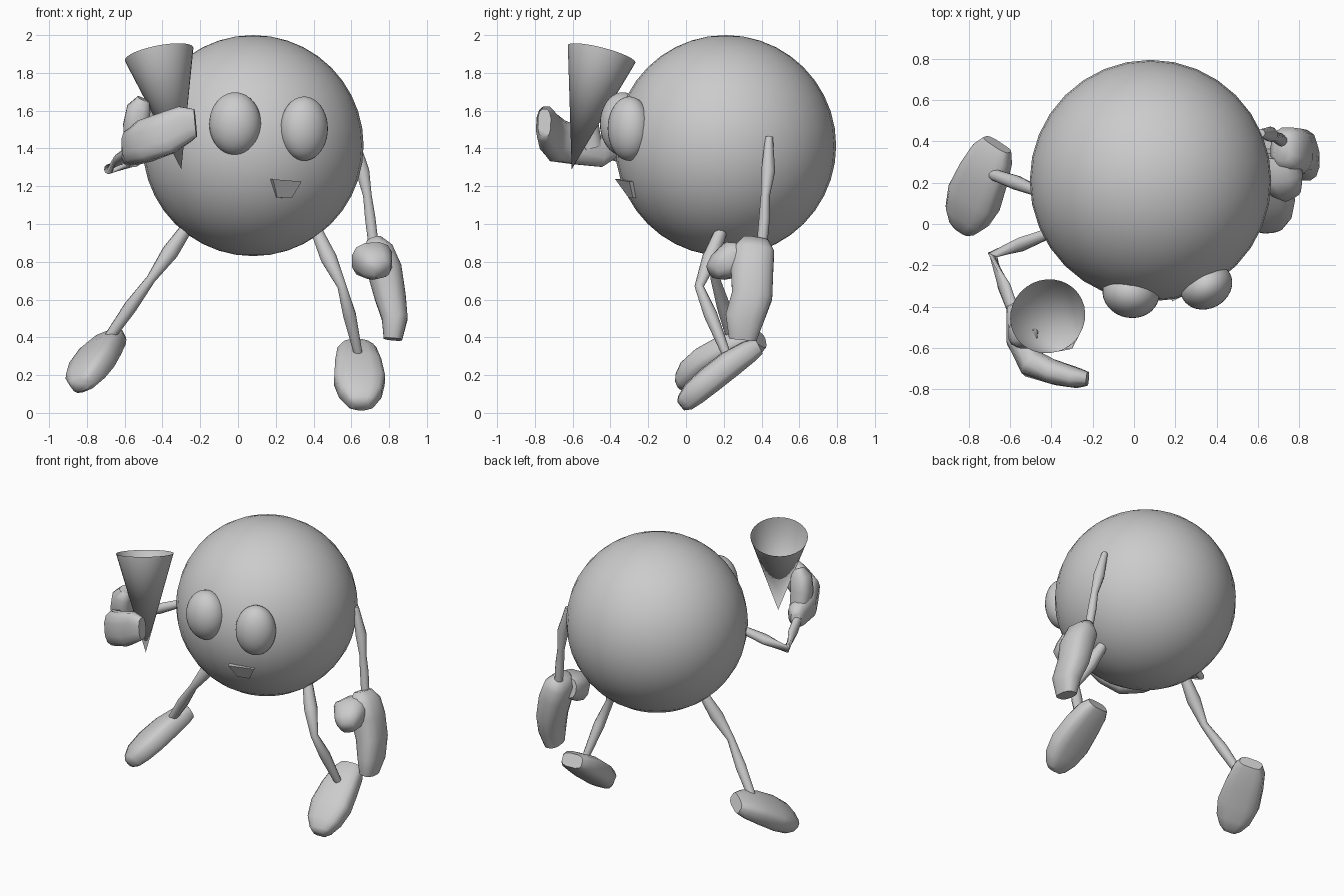
import bpy, bmesh
from math import sin, cos, pi, radians, copysign
from mathutils import Vector, Euler

cube = bpy.data.objects.get("Cube")
if cube:
    bpy.data.objects.remove(cube)

grey = bpy.data.materials.new("plain grey")
grey.use_nodes = True
grey.diffuse_color = (0.6, 0.6, 0.6, 1)
grey.node_tree.nodes["Principled BSDF"].inputs["Base Color"].default_value = (0.6, 0.6, 0.6, 1)


def finish(obj, name, angle=60):
    """Name, colour and smooth one part."""
    obj.name = obj.data.name = name
    obj.data.materials.clear()
    obj.data.materials.append(grey)
    bpy.ops.object.select_all(action="DESELECT")
    obj.select_set(True)
    bpy.context.view_layer.objects.active = obj
    bpy.ops.object.shade_smooth_by_angle(angle=radians(angle))
    return obj


def from_bmesh(bm, name, angle=60):
    bmesh.ops.recalc_face_normals(bm, faces=bm.faces[:])
    mesh = bpy.data.meshes.new(name)
    bm.to_mesh(mesh)
    bm.free()
    obj = bpy.data.objects.new(name, mesh)
    bpy.context.collection.objects.link(obj)
    return finish(obj, name, angle)


def ball(name, centre, scale, turn=0):
    bpy.ops.mesh.primitive_uv_sphere_add(segments=32, ring_count=20, location=centre,
                                         rotation=(0, 0, radians(turn)))
    bpy.context.object.scale = scale
    return finish(bpy.context.object, name)


def loft(name, path, hint, sides=12, power=1.0, angle=60):
    """Skin rings along a path of (x, y, z, radius along hint, other radius)."""
    bm = bmesh.new()
    rings = []
    spine = [Vector(p[:3]) for p in path]
    for i, p in enumerate(path):
        tangent = (spine[min(i + 1, len(path) - 1)] - spine[max(i - 1, 0)]).normalized()
        side = Vector(hint)
        side = (side - tangent * side.dot(tangent)).normalized()
        other = tangent.cross(side)
        ring = []
        for k in range(sides):
            a = 2 * pi * (k + 0.5) / sides
            u = copysign(abs(cos(a)) ** power, cos(a))
            v = copysign(abs(sin(a)) ** power, sin(a))
            ring.append(bm.verts.new(spine[i] + side * u * p[3] + other * v * p[-1]))
        rings.append(ring)
    for low, high in zip(rings, rings[1:]):
        for k in range(sides):
            n = (k + 1) % sides
            bm.faces.new((low[k], low[n], high[n], high[k]))
    bm.faces.new(rings[0])
    bm.faces.new(rings[-1])
    return from_bmesh(bm, name, angle)


# Round body and bulging eyes
ball("body", (0.08, 0.21, 1.415), (0.585, 0.585, 0.585))
ball("right_eye", (-0.015, -0.335, 1.53), (0.138, 0.12, 0.167), -10)
ball("left_eye", (0.35, -0.30, 1.505), (0.13, 0.11, 0.17), 28)

# Wedge mouth: a tilted trapezoid pushed back into the body
bm = bmesh.new()
front = [bm.verts.new(c) for c in ((0.185, -0.375, 1.237), (0.337, -0.30, 1.225),
                                   (0.285, -0.28, 1.137), (0.208, -0.305, 1.14))]
face = bm.faces.new(front)
back = bmesh.ops.extrude_face_region(bm, geom=[face])["geom"]
bmesh.ops.translate(bm, vec=(-0.03, 0.08, 0),
                    verts=[v for v in back if isinstance(v, bmesh.types.BMVert)])
from_bmesh(bm, "mouth", 20)

# Open cone held in the right hand
rim, tip = Vector((-0.418, -0.447, 1.90)), Vector((-0.30, -0.605, 1.29))
axis = rim - tip
bpy.ops.mesh.primitive_cone_add(vertices=32, radius1=0, radius2=0.185, depth=axis.length,
                                end_fill_type="NOTHING", location=(rim + tip) / 2,
                                rotation=axis.to_track_quat("Z", "Y").to_euler())
finish(bpy.context.object, "cone")

# Arms and legs: thin tubes that swell between the joints
limbs = {
    "right_arm": [(-0.40, -0.04, 1.40, 0.025), (-0.55, -0.10, 1.34, 0.035),
                  (-0.685, -0.15, 1.29, 0.026), (-0.63, -0.30, 1.34, 0.032),
                  (-0.57, -0.46, 1.39, 0.028)],
    "left_arm": [(0.615, 0.44, 1.46, 0.02), (0.66, 0.435, 1.28, 0.037),
                 (0.685, 0.42, 1.15, 0.024), (0.70, 0.415, 1.03, 0.029),
                 (0.72, 0.40, 0.87, 0.028)],
    "right_leg": [(-0.25, 0.19, 1.01, 0.03), (-0.36, 0.17, 0.85, 0.045),
                  (-0.46, 0.155, 0.71, 0.025), (-0.57, 0.20, 0.56, 0.036),
                  (-0.71, 0.25, 0.36, 0.026)],
    "left_leg": [(0.40, 0.20, 1.00, 0.03), (0.48, 0.13, 0.82, 0.045),
                 (0.55, 0.07, 0.67, 0.025), (0.59, 0.13, 0.52, 0.036),
                 (0.635, 0.21, 0.32, 0.024)],
}
for name, path in limbs.items():
    loft(name, path, (0.3, 1, 0.1), sides=10)

# Mitten hands: a curled palm with a thumb
loft("right_palm", [(-0.59, -0.385, 1.39, 0.045, 0.03), (-0.56, -0.44, 1.38, 0.08, 0.06),
                    (-0.55, -0.56, 1.41, 0.10, 0.07), (-0.49, -0.68, 1.44, 0.115, 0.07),
                    (-0.38, -0.72, 1.48, 0.115, 0.06), (-0.28, -0.745, 1.53, 0.10, 0.05),
                    (-0.225, -0.75, 1.535, 0.075, 0.035)], (0, 0, 1), power=0.75)
loft("right_thumb", [(-0.54, -0.50, 1.40, 0.06), (-0.54, -0.53, 1.52, 0.07),
                     (-0.525, -0.54, 1.61, 0.065), (-0.50, -0.55, 1.66, 0.035)],
     (1, 0, 0), power=0.75)
loft("left_palm", [(0.72, 0.37, 0.92, 0.07, 0.04), (0.74, 0.36, 0.86, 0.11, 0.085),
                   (0.775, 0.35, 0.76, 0.115, 0.095), (0.805, 0.35, 0.62, 0.11, 0.085),
                   (0.83, 0.31, 0.50, 0.105, 0.07), (0.82, 0.30, 0.39, 0.075, 0.05)],
     (0, 1, 0), power=0.75)
loft("left_thumb", [(0.71, 0.33, 0.83, 0.08, 0.07), (0.71, 0.24, 0.81, 0.11, 0.10),
                    (0.74, 0.18, 0.775, 0.085, 0.075), (0.765, 0.14, 0.755, 0.05, 0.045)],
     (1, 0, 0), power=0.75)

# Shoe-shaped feet, toes pointing down
shoe = [(0, 0.255, -0.02, 0.075, 0.045), (0, 0.20, -0.01, 0.105, 0.06),
        (0, 0.08, 0, 0.125, 0.072), (0, -0.06, 0, 0.138, 0.072),
        (0, -0.17, -0.005, 0.115, 0.066), (0, -0.235, -0.015, 0.075, 0.05),
        (0, -0.262, -0.015, 0.045, 0.03)]
for name, place, pitch, roll, yaw in (("right_foot", (-0.755, 0.175, 0.285), 30, -22, -22),
                                      ("left_foot", (0.64, 0.17, 0.21), 38, 0, 4)):
    foot = loft(name, shoe, (1, 0, 0), power=0.6, angle=50)
    turn = Euler([radians(a) for a in (pitch, roll, yaw)], "YXZ")
    foot.data.transform(turn.to_matrix().to_4x4())
    foot.location = place
